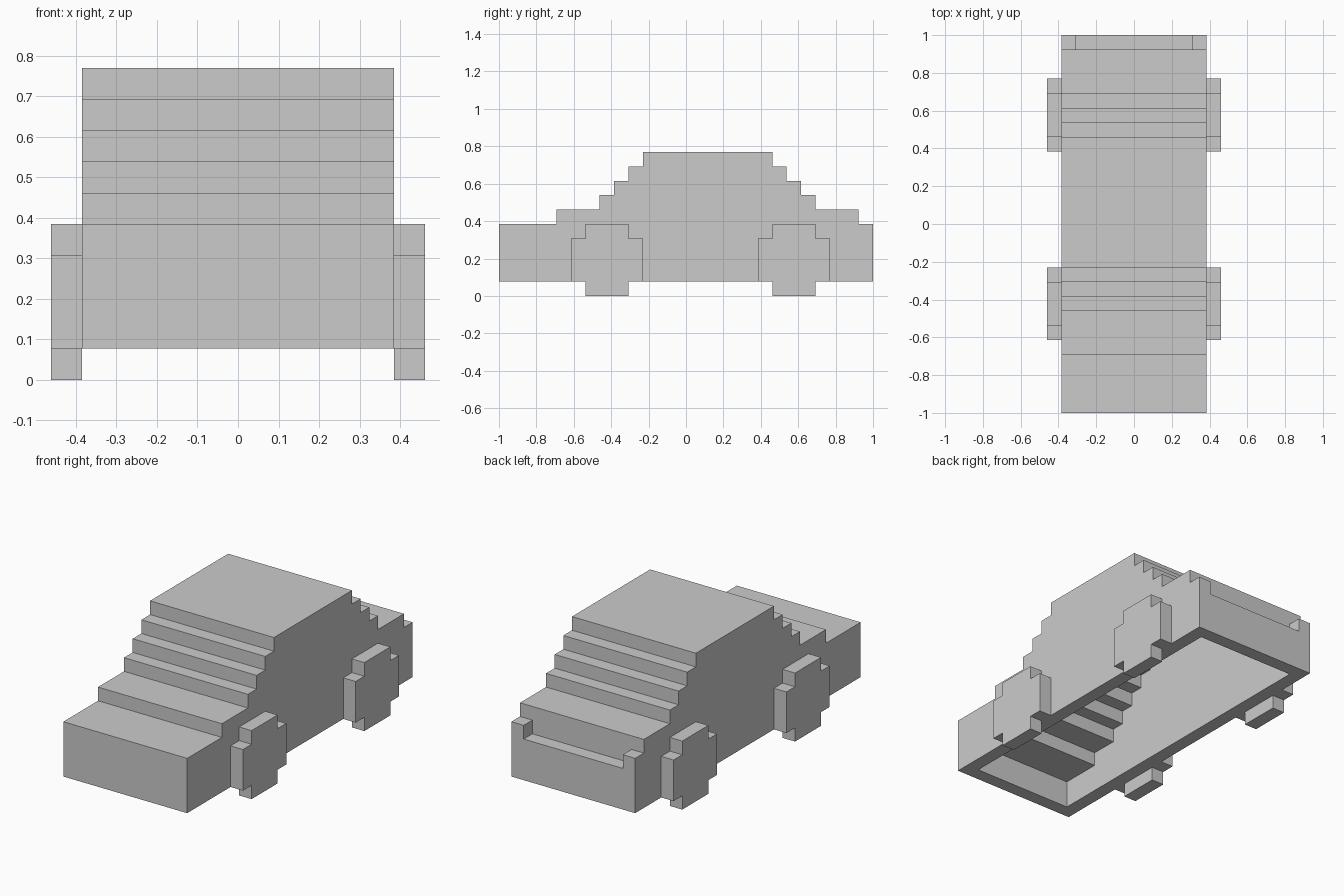
import bpy, bmesh

if "Cube" in bpy.data.objects:
    bpy.data.objects.remove(bpy.data.objects["Cube"])

U = 1 / 13  # one block of the grid


def extrude_x(name, outline, x0, x1):
    """Extrude a (y, z) outline, given in blocks, from x0 to x1."""
    bm = bmesh.new()
    face = bm.faces.new([bm.verts.new((x0 * U, y * U, z * U)) for y, z in outline])
    side = bmesh.ops.extrude_face_region(bm, geom=[face])["geom"]
    for v in side:
        if isinstance(v, bmesh.types.BMVert):
            v.co.x = x1 * U
    bmesh.ops.recalc_face_normals(bm, faces=bm.faces)
    mesh = bpy.data.meshes.new(name)
    bm.to_mesh(mesh)
    bm.free()
    obj = bpy.data.objects.new(name, mesh)
    bpy.context.collection.objects.link(obj)
    return obj


def stairs(bottom, start, steps, end):
    """Stepped outline: every (y, z) in steps changes the height to z at y."""
    y, z = start
    pts = [(y, bottom), (y, z)]
    for sy, sz in steps:
        pts += [(sy, z), (sy, sz)]
        z = sz
    return pts + [(end, z), (end, bottom)]


def cut(target, cutter):
    mod = target.modifiers.new("cut", 'BOOLEAN')
    mod.operation = 'DIFFERENCE'
    mod.solver = 'EXACT'
    mod.object = cutter
    cutter.hide_render = True
    bpy.context.view_layer.objects.active = target
    bpy.ops.object.modifier_apply(modifier=mod.name)
    bpy.data.objects.remove(cutter)


# Stepped car body
body = extrude_x("car_body", stairs(1, (-13, 5), [
    (-9, 6), (-6, 7), (-5, 8), (-4, 9), (-3, 10),
    (6, 9), (7, 8), (8, 7), (9, 6), (12, 5)], 13), -5, 5)

# Hollow underside
cut(body, extrude_x("cavity_cutter", stairs(0, (-12, 3), [
    (-9, 4), (-7, 5), (-6, 6), (-5, 7), (-4, 8), (-3, 9),
    (6, 8), (7, 7), (8, 6), (9, 5), (10, 4)], 12), -4, 4))

# Notch along the rear edge, leaving a post at each corner
cut(body, extrude_x("notch_cutter", [(12, 4), (14, 4), (14, 7), (12, 7)], -4, 4))

# Four stepped wheels
for end, y in (("front", -5.5), ("rear", 7.5)):
    half = [(1.5, 0), (1.5, 1), (2.5, 1), (2.5, 4), (1.5, 4), (1.5, 5)]
    outline = [(y + a, z) for a, z in half] + [(y - a, z) for a, z in reversed(half)]
    for side, s in (("left", -1), ("right", 1)):
        extrude_x(f"{end}_{side}_wheel", outline, 5 * s, 6 * s)
